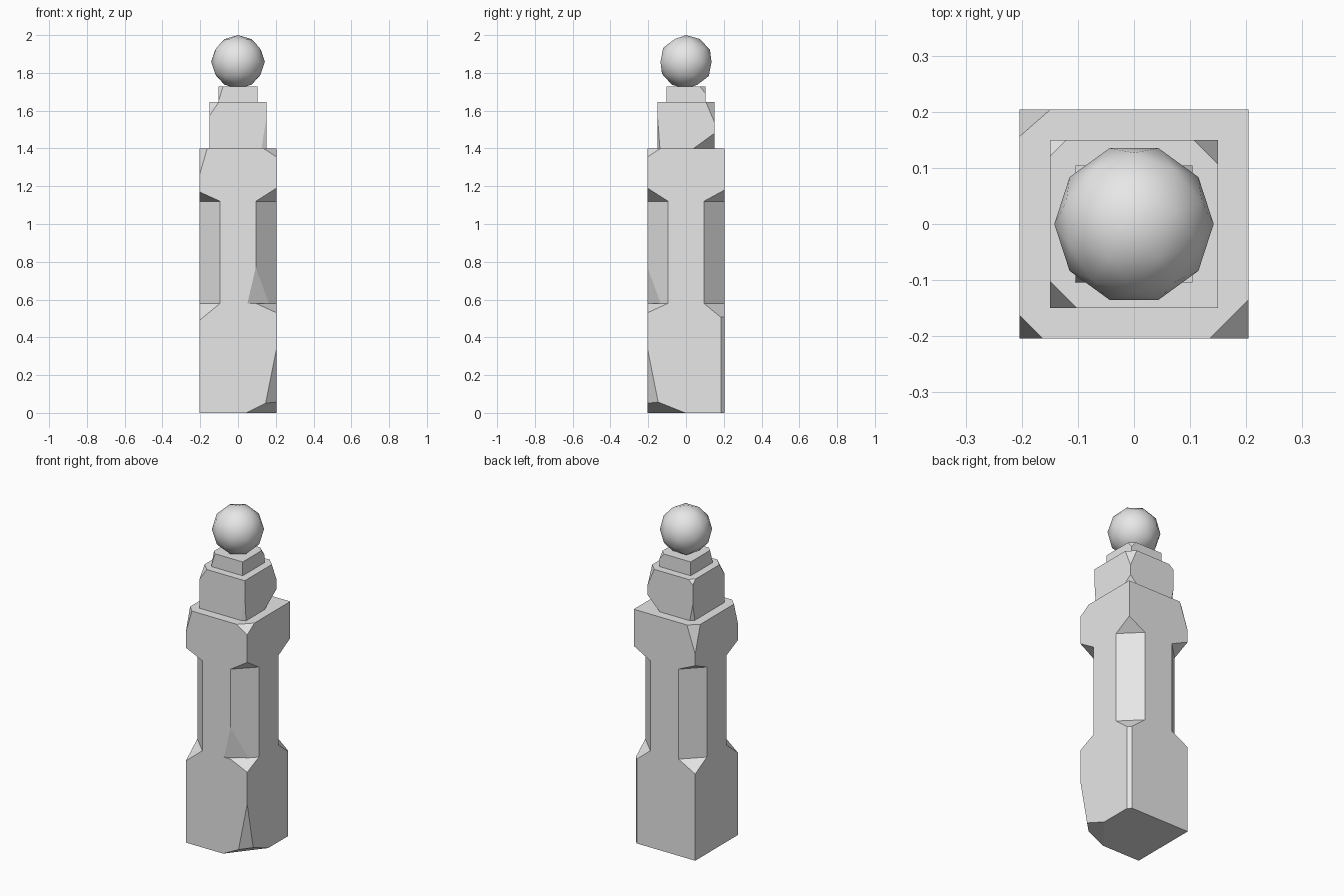
import bpy, bmesh
from mathutils import Vector

old = bpy.data.objects.get("Cube")
if old:
    bpy.data.objects.remove(old, do_unlink=True)

stone = bpy.data.materials.new("pale_grey_stone")
stone.use_nodes = True
GREY = (0.8, 0.8, 0.8, 1)
stone.diffuse_color = GREY
stone.node_tree.nodes["Principled BSDF"].inputs["Base Color"].default_value = GREY

HALF = 0.204      # half width of the shaft
FLAT = 0.094      # half width of the narrow faces beside the notches
LOW, HIGH, TOP = 0.58, 1.12, 1.4


def corner(sx, sy, half, z_flat, z_corner, cut_x, cut_y=None):
    """Plane that slices a corner: set back by cut_x, cut_y at z_flat, meeting the edge at z_corner."""
    cut_y = cut_x if cut_y is None else cut_y
    return [Vector((sx * (half - cut_x), sy * half, z_flat)),
            Vector((sx * half, sy * (half - cut_y), z_flat)),
            Vector((sx * half, sy * half, z_corner))]


def upright(sx, sy, half, cut):
    """Vertical plane that chamfers one upright edge."""
    a, b, _ = corner(sx, sy, half, 0, 1, cut)
    return [a, b, a + Vector((0, 0, 1))]


def block(name, half, z0, z1, cuts, capped=True):
    """Square block with each cut plane sliced off and filled."""
    bm = bmesh.new()
    bmesh.ops.create_cube(bm, size=1)
    for v in bm.verts:
        v.co = Vector((v.co.x * 2 * half, v.co.y * 2 * half, z0 + (v.co.z + 0.5) * (z1 - z0)))
    middle = Vector((0, 0, (z0 + z1) / 2))
    for a, b, c in cuts:
        n = (b - a).cross(c - a).normalized()
        if n.dot(a - middle) < 0:
            n = -n
        bmesh.ops.bisect_plane(bm, geom=bm.verts[:] + bm.edges[:] + bm.faces[:],
                               dist=1e-5, plane_co=a, plane_no=n, clear_outer=True)
        rim = [e for e in bm.edges if e.is_boundary]
        if rim:
            bmesh.ops.holes_fill(bm, edges=rim, sides=0)
    bmesh.ops.recalc_face_normals(bm, faces=bm.faces[:])
    if not capped:
        ends = [f for f in bm.faces if abs(f.normal.z) > 0.99]
        bmesh.ops.delete(bm, geom=ends, context='FACES')
    mesh = bpy.data.meshes.new(name)
    bm.to_mesh(mesh)
    bm.free()
    mesh.materials.append(stone)
    obj = bpy.data.objects.new(name, mesh)
    bpy.context.collection.objects.link(obj)
    return obj


CORNERS = [(-1, -1), (1, -1), (1, 1), (-1, 1)]
NOTCH = HALF - FLAT

# Shaft base: sloped notch sills, worn foot and one worn upright edge
sills = [corner(sx, sy, HALF, LOW, z, NOTCH)
         for (sx, sy), z in zip(CORNERS, (0.49, 0.53, 0.49, 0.52))]
block("shaft_base", HALF, 0, LOW, sills + [
    corner(1, -1, HALF, 0, 0.08, 0.16, 0.2),
    corner(1, -1, HALF, 0.1, 0.34, 0.048),
    upright(1, 1, HALF, 0.02)])

# Shaft middle: chamfered on all four edges, with one chip low at the front
block("shaft_middle", HALF, LOW, HIGH,
      [upright(sx, sy, HALF, NOTCH) for sx, sy in CORNERS] + [
          [Vector((FLAT, -HALF, 0.77)), Vector((0.05, -HALF, LOW)),
           Vector((0.13, -0.155, LOW))]], capped=False)

# Shaft head: sloped notch tops and broken upper corners
lintels = [corner(sx, sy, HALF, HIGH, z, NOTCH)
           for (sx, sy), z in zip(CORNERS, (1.17, 1.19, 1.18, 1.17))]
block("shaft_head", HALF, HIGH, TOP, lintels + [
    corner(-1, -1, HALF, TOP, 1.26, 0.041),
    corner(1, -1, HALF, TOP, 1.355, 0.069),
    corner(-1, 1, HALF, TOP, 1.24, 0.055, 0.048)])

# Collar
block("collar", 0.15, TOP, 1.645, [
    corner(-1, -1, 0.15, 1.645, 1.575, 0.048),
    corner(1, 1, 0.15, 1.645, 1.54, 0.044),
    corner(-1, 1, 0.15, 1.645, 1.62, 0.03),
    corner(1, 1, 0.15, TOP, 1.48, 0.08, 0.11),
    corner(1, -1, 0.15, TOP, 1.56, 0.026, 0.012),
    corner(-1, 1, 0.15, TOP, 1.5, 0.02)])

# Neck
block("neck", 0.104, 1.645, 1.728, [
    corner(-1, -1, 0.104, 1.728, 1.65, 0.025),
    corner(1, 1, 0.104, 1.728, 1.69, 0.03)])

# Ball finial
bpy.ops.mesh.primitive_ico_sphere_add(subdivisions=2, radius=0.142,
                                      location=(0, 0, 1.858), rotation=(0, 0, 1.5708))
ball = bpy.context.object
ball.name = "ball_finial"
ball.data.materials.append(stone)
bpy.ops.object.shade_smooth()
